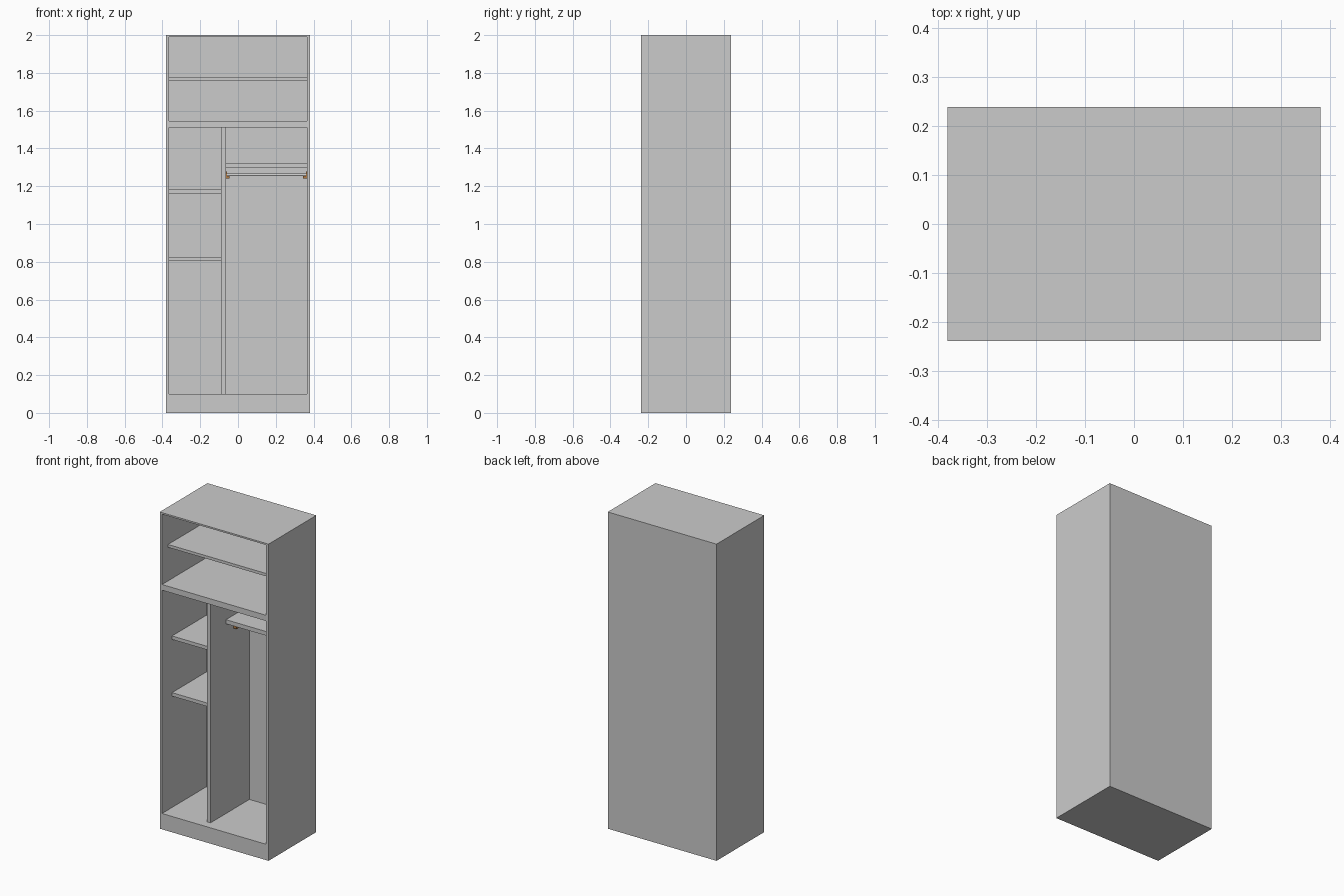
import bpy, math

if "Cube" in bpy.data.objects:
    bpy.data.objects.remove(bpy.data.objects["Cube"])

BACK = 0.205          # inner face of the back panel
FRONT = -0.238        # front plane of the carcass
INNER = 0.364         # inner half width


def box(name, x, y, z, mat=None):
    """Box from (min, max) ranges."""
    bpy.ops.mesh.primitive_cube_add(size=1, location=[sum(r) / 2 for r in (x, y, z)])
    ob = bpy.context.object
    ob.name = name
    ob.scale = [r[1] - r[0] for r in (x, y, z)]
    bpy.ops.object.transform_apply(location=False, rotation=False, scale=True)
    if mat:
        ob.data.materials.append(mat)
    return ob


# Carcass with two open compartments cut from the front
carcass = box("carcass", (-0.38, 0.38), (FRONT, 0.238), (0, 2))
for z in ((0.10, 1.51), (1.546, 1.99)):
    cutter = box("compartment_cutter", (-INNER, INNER), (FRONT - 0.1, BACK), z)
    mod = carcass.modifiers.new("compartment", 'BOOLEAN')
    mod.operation, mod.solver, mod.object = 'DIFFERENCE', 'EXACT', cutter
    bpy.context.view_layer.objects.active = carcass
    bpy.ops.object.modifier_apply(modifier=mod.name)
    bpy.data.objects.remove(cutter)

# Divider and shelves, each set back from the front
box("divider", (-0.09, -0.064), (-0.183, BACK), (0.10, 1.51))
box("top_shelf", (-INNER, INNER), (-0.178, BACK), (1.758, 1.776))
box("upper_left_shelf", (-INNER, -0.09), (-0.138, BACK), (1.161, 1.183))
box("lower_left_shelf", (-INNER, -0.09), (-0.138, BACK), (0.803, 0.825))
box("right_shelf", (-0.064, INNER), (-0.028, BACK), (1.298, 1.324))

# Hanging rail
ROD_Y, ROD_Z = 0.06, 1.26
bpy.ops.mesh.primitive_cylinder_add(vertices=24, radius=0.007, depth=INNER + 0.064,
                                    location=((INNER - 0.064) / 2, ROD_Y, ROD_Z),
                                    rotation=(0, math.pi / 2, 0))
bpy.context.object.name = "hanging_rail"
bpy.ops.object.shade_smooth_by_angle()

# Rail brackets: wall plate plus a cup under the rail
brown = bpy.data.materials.new("bracket_brown")
brown.diffuse_color = (0.45, 0.2, 0.06, 1)
brown.use_nodes = True
brown.node_tree.nodes["Principled BSDF"].inputs["Base Color"].default_value = brown.diffuse_color
for side, wall, d in (("left", -0.064, 1), ("right", INNER, -1)):
    def span(w):
        return tuple(sorted((wall, wall + d * w)))
    box(side + "_bracket_plate", span(0.005), (ROD_Y - 0.012, ROD_Y + 0.012), (1.24, 1.278), brown)
    box(side + "_bracket_cup", span(0.02), (ROD_Y - 0.01, ROD_Y + 0.01), (1.24, 1.254), brown)
